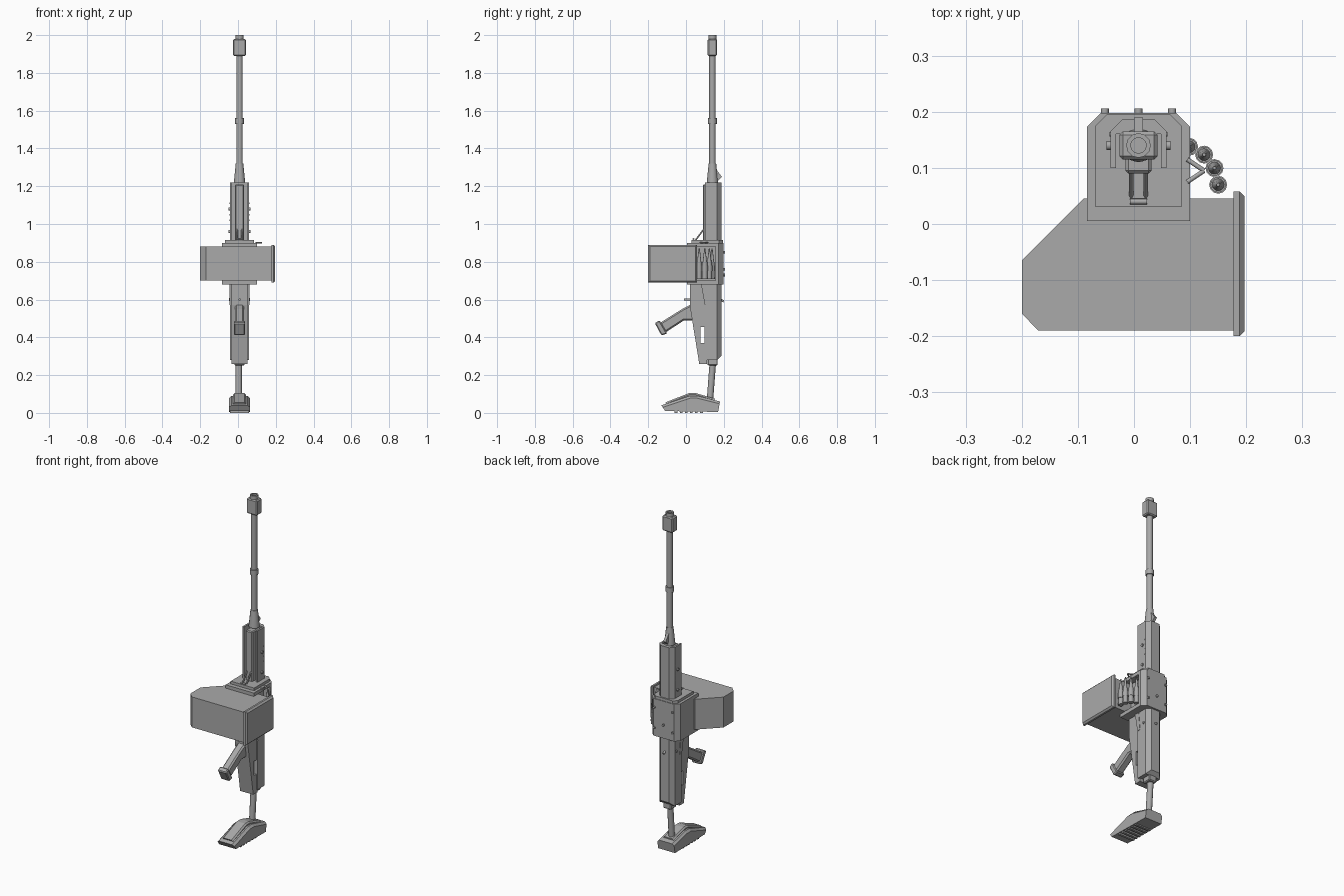
import bpy, bmesh, math
from mathutils import Vector

if "Cube" in bpy.data.objects:
    bpy.data.objects.remove(bpy.data.objects["Cube"])

tone = 0.4
grey = bpy.data.materials.new("plain_grey")
grey.use_nodes = True
grey.diffuse_color = (tone, tone, tone, 1)
grey.node_tree.nodes["Principled BSDF"].inputs["Base Color"].default_value = grey.diffuse_color

# Shared positions: the bore line and the main levels
bore_x, bore_y = 0.008, 0.14
floor, roof = 0.68, 0.9
guard_top = 1.22


def finish(name, bm):
    bmesh.ops.recalc_face_normals(bm, faces=bm.faces[:])
    mesh = bpy.data.meshes.new(name)
    bm.to_mesh(mesh)
    bm.free()
    mesh.materials.append(grey)
    obj = bpy.data.objects.new(name, mesh)
    bpy.context.collection.objects.link(obj)
    return obj


def panel(name, half_width, outline, x=bore_x):
    """Extrude a (y, z) side outline evenly about x."""
    bm = bmesh.new()
    face = bm.faces.new([bm.verts.new((x - half_width, y, z)) for y, z in outline])
    extruded = bmesh.ops.extrude_face_region(bm, geom=[face])["geom"]
    moved = [item for item in extruded if isinstance(item, bmesh.types.BMVert)]
    bmesh.ops.translate(bm, verts=moved, vec=(half_width * 2, 0, 0))
    return finish(name, bm)


def block(name, half_width, front, back, bottom, top, x=bore_x):
    outline = [(front, bottom), (back, bottom), (back, top), (front, top)]
    return panel(name, half_width, outline, x)


def chamfer(obj, size, pick):
    """Bevel the edges picked by main axis and middle, seen from the part's centre."""
    bm = bmesh.new()
    bm.from_mesh(obj.data)
    corners = [Vector(corner) for corner in obj.bound_box]
    centre = sum(corners, Vector()) / len(corners)
    edges = []
    for edge in bm.edges:
        start, end = (vert.co for vert in edge.verts)
        span = [abs(value) for value in end - start]
        axis = "xyz"[span.index(max(span))]
        if pick(axis, (start + end) / 2 - centre):
            edges.append(edge)
    bmesh.ops.bevel(bm, geom=edges, offset=size, segments=1, affect="EDGES")
    bm.to_mesh(obj.data)
    bm.free()


def carve(obj, cutter):
    """Cut one part out of another and discard the cutter."""
    cutter.hide_render = True
    cut = obj.modifiers.new("carve", "BOOLEAN")
    cut.operation, cut.solver, cut.object = "DIFFERENCE", "EXACT", cutter
    bpy.context.view_layer.objects.active = obj
    bpy.ops.object.modifier_apply(modifier=cut.name)
    bpy.data.objects.remove(cutter)


def rod(name, start, end, radius, end_radius=None, sides=12):
    """Smooth round bar or cone between two points."""
    start, end = Vector(start), Vector(end)
    line = end - start
    bm = bmesh.new()
    bmesh.ops.create_cone(bm, cap_ends=True, segments=sides, radius1=radius,
                          radius2=radius if end_radius is None else end_radius,
                          depth=line.length)
    turn = line.to_track_quat("Z", "Y").to_matrix().to_4x4()
    bmesh.ops.transform(bm, matrix=turn, verts=bm.verts[:])
    bmesh.ops.translate(bm, verts=bm.verts[:], vec=(start + end) / 2)
    obj = finish(name, bm)
    bpy.ops.object.select_all(action="DESELECT")
    obj.select_set(True)
    bpy.context.view_layer.objects.active = obj
    bpy.ops.object.shade_smooth_by_angle(angle=math.radians(50))
    return obj


def upright(name, bottom, top, radius, end_radius=None, x=bore_x, y=bore_y):
    return rod(name, (x, y, bottom), (x, y, top), radius, end_radius)


def everywhere(axis, middle):
    return True


def back_uprights(axis, middle):
    return axis == "z" and middle.y > 0


def upper_rims(axis, middle):
    return axis == "y" and middle.z > 0


# Barrel, its tapered root, collar and muzzle
upright("barrel", guard_top, 1.9, 0.017)
upright("barrel_root", guard_top, 1.32, 0.03, 0.02)
upright("barrel_collar", 1.53, 1.56, 0.023)
muzzle = block("muzzle_block", 0.034, bore_y - 0.025, bore_y + 0.025, 1.89, 1.98)
chamfer(muzzle, 0.006, everywhere)
muzzle_ring = upright("muzzle_ring", 1.97, 2, 0.022)
carve(muzzle_ring, upright("bore_cutter", 1.99, 2.1, 0.014))
panel("front_sight", 0.008, [(0.16, guard_top), (0.19, 1.25), (0.16, 1.29)])

# Handguard: channel open at the front, around a core
guard = block("handguard", 0.05, 0.1, 0.187, roof, guard_top)
chamfer(guard, 0.022, back_uprights)
carve(guard, block("channel_cutter", 0.04, 0, 0.16, roof - 1, guard_top + 1))
core = block("handguard_core", 0.023, 0.09, 0.17, roof, guard_top - 0.01)
chamfer(core, 0.005, everywhere)

# Parts repeated on both sides of the bore
for side in (-1, 1):
    def at(offset, y, z):
        return (bore_x + side * offset, y, z)

    for step in range(2):
        level = 0.96 + step * 0.12
        rod("handguard_pin", at(0.04, bore_y, level), at(0.057, bore_y, level), 0.008)
    for step in range(4):
        level = 1.02 + step * 0.03
        rod("handguard_rivet", at(0.04, 0.16, level), at(0.052, 0.16, level), 0.004)
    for level in (floor + 0.05, roof - 0.05):
        rod("housing_rivet", at(0.06, 0.19, level), at(0.06, 0.206, level), 0.007)
    rod("brace_bar", at(0.013, 0.04, roof), at(0.013, 0.1, roof + 0.08), 0.004)
    panel("side_lever", 0.005, [(0.08, floor), (0.11, floor), (0.12, 0.57), (0.1, 0.57)],
          bore_x + side * 0.047)
rod("brace_foot", (bore_x - 0.015, 0.04, 0.92), (bore_x + 0.015, 0.04, 0.92), 0.005)
rod("middle_rivet", (bore_x, 0.19, 0.76), (bore_x, 0.206, 0.76), 0.007)

# Feed housing with a belt opening on the left, and its cover
housing = block("feed_housing", 0.092, 0.005, 0.198, floor, roof)
chamfer(housing, 0.025, back_uprights)
carve(housing, block("opening_cutter", 0.05, 0.045, 0.155, floor + 0.022, roof - 0.02, x=0.11))
cover = block("housing_cover", 0.077, 0.03, 0.195, roof, roof + 0.016)
chamfer(cover, 0.02, back_uprights)
for y in (0.075, 0.115):
    rod("belt_guide", (0.095, y, roof), (0.125, 0.095, roof), 0.004)

# Cartridges follow an arc from the box into the housing
for step in range(4):
    angle = math.radians(step * 25)
    x = 0.08 + 0.07 * math.cos(angle)
    y = 0.07 + 0.07 * math.sin(angle)
    upright("cartridge_rim", 0.71, 0.72, 0.015, x=x, y=y)
    upright("cartridge_case", 0.72, 0.8, 0.014, x=x, y=y)
    upright("cartridge_tip", 0.8, 0.87, 0.011, 0.003, x=x, y=y)
    upright("belt_link", 0.75, 0.78, 0.016, x=x, y=y)

# Ammunition box with slanted right end, and its end lid
ammo = block("ammo_box", 0.19, -0.19, 0.045, 0.7, 0.88, x=-0.01)
chamfer(ammo, 0.03, lambda axis, m: axis == "z" and m.x < 0 and m.y < 0)
chamfer(ammo, 0.11, lambda axis, m: axis == "z" and m.x < 0 and m.y > 0)
lid = block("ammo_box_lid", 0.01, -0.2, 0.058, 0.69, 0.89, x=0.187)
chamfer(lid, 0.009, lambda axis, m: m.x > 0)

# Lower receiver: rear shell and slotted front plate
shell = block("receiver_shell", 0.05, 0.1, 0.187, 0.28, floor)
chamfer(shell, 0.022, lambda axis, m: axis != "y" and m.y > 0 and m.z < 0.1)
plate = panel("receiver_front", 0.043,
              [(0.02, floor), (0.02, 0.57), (0.07, 0.26), (0.11, 0.26), (0.11, floor)])
carve(plate, block("slot_cutter", 0.1, 0.077, 0.099, 0.37, 0.455))
rod("receiver_pin", (bore_x - 0.055, 0.15, 0.6), (bore_x + 0.055, 0.15, 0.6), 0.007)
rod("rear_stud", (bore_x, 0.18, 0.6), (bore_x, 0.2, 0.59), 0.006)

# Trigger, pistol grip and grip cap
rod("trigger", (bore_x, 0.03, 0.6), (bore_x, -0.01, 0.6), 0.006)
grip = panel("grip", 0.024, [(0.04, 0.58), (-0.02, 0.55), (-0.14, 0.475), (-0.11, 0.425),
                             (-0.01, 0.49), (0.04, 0.49)])
chamfer(grip, 0.008, lambda axis, m: axis != "x")
cap = panel("grip_cap", 0.028, [(-0.14, 0.49), (-0.165, 0.475), (-0.13, 0.41), (-0.1, 0.42)])
chamfer(cap, 0.005, everywhere)

# Stock tube, socket and layered shoulder pad
rod("stock_tube", (0.004, 0.127, 0.07), (0.004, 0.143, 0.28), 0.017)
socket = block("tube_socket", 0.026, 0.115, 0.168, 0.25, 0.29)
chamfer(socket, 0.005, everywhere)
outline = [(-0.13, 0.04), (0.02, 0.09), (0.06, 0.09), (0.18, 0.06), (0.17, 0.005), (-0.11, 0.01)]
pad = panel("shoulder_pad", 0.055, outline)
chamfer(pad, 0.012, upper_rims)
pad_top = panel("pad_top", 0.034, [(y * 0.85, z + 0.015) for y, z in outline])
chamfer(pad_top, 0.008, upper_rims)
for step in range(6):
    y = step * 0.027 - 0.06
    block("pad_rib", 0.05, y, y + 0.014, 0, 0.012)
